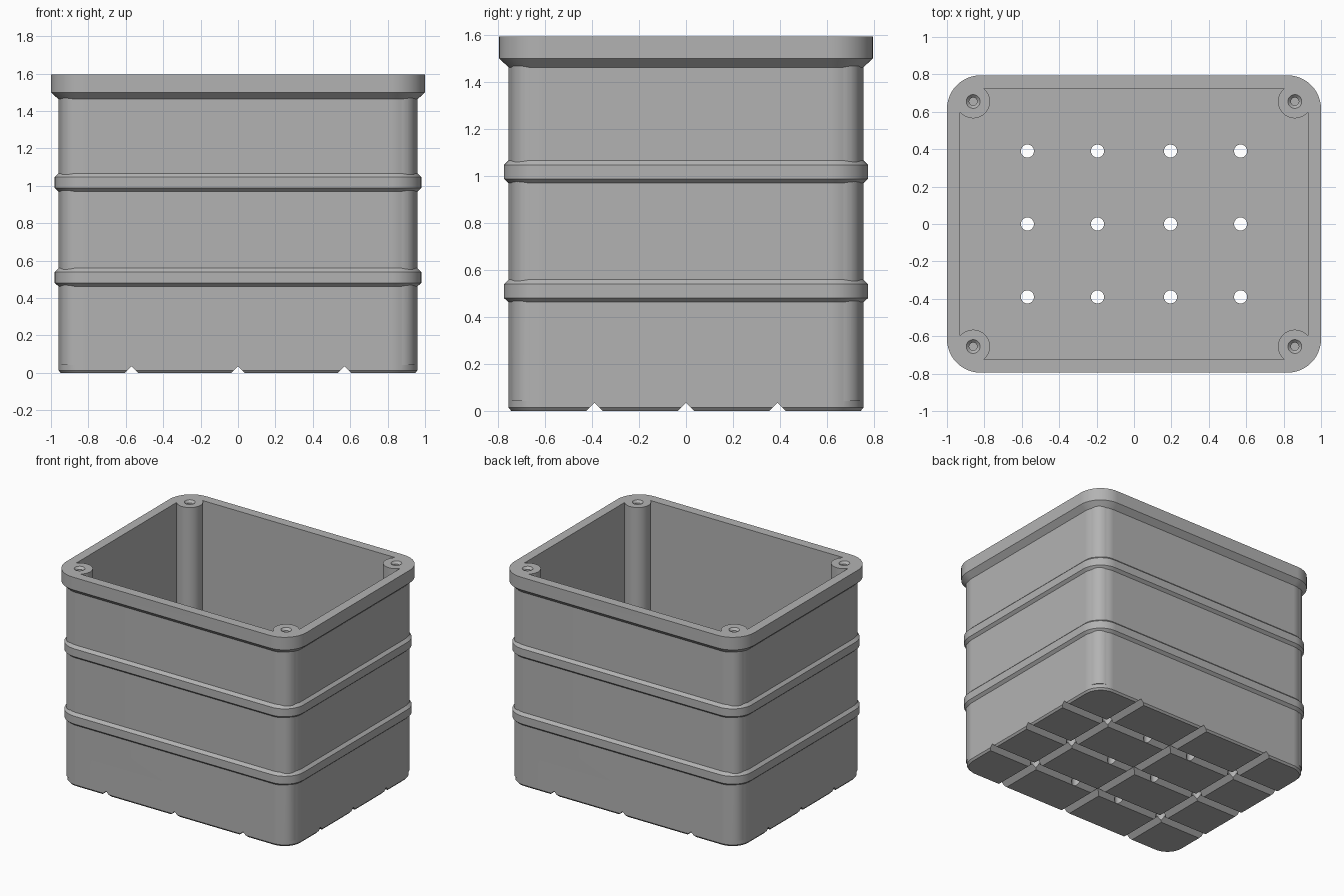
import bpy, bmesh, math
from mathutils import Matrix, Vector

if "Cube" in bpy.data.objects:
    bpy.data.objects.remove(bpy.data.objects["Cube"], do_unlink=True)

HEIGHT = 1.595
HALF_X, HALF_Y, CORNER = 0.96, 0.755, 0.14   # main wall outline
FLOOR = 0.06
POSTS = [(sx * 0.86, sy * 0.655) for sx in (-1, 1) for sy in (-1, 1)]
GROOVES_X = (-0.57, 0, 0.57)
GROOVES_Y = (-0.39, 0, 0.39)

grey = bpy.data.materials.new("plain grey")
grey.use_nodes = True
colour = (0.45, 0.45, 0.45, 1)
grey.diffuse_color = colour
grey.node_tree.nodes["Principled BSDF"].inputs["Base Color"].default_value = colour


def make_object(name, bm):
    bmesh.ops.recalc_face_normals(bm, faces=bm.faces)
    mesh = bpy.data.meshes.new(name)
    bm.to_mesh(mesh)
    bm.free()
    mesh.materials.append(grey)
    obj = bpy.data.objects.new(name, mesh)
    bpy.context.collection.objects.link(obj)
    return obj


def loft(name, profile, steps=12):
    """Stack rounded rectangles; profile holds (outward offset, height)."""
    bm = bmesh.new()
    rings = []
    for offset, z in profile:
        radius = CORNER + offset
        ring = []
        for quarter, (sx, sy) in enumerate([(1, 1), (-1, 1), (-1, -1), (1, -1)]):
            for i in range(steps + 1):
                a = (quarter + i / steps) * math.pi / 2
                ring.append(bm.verts.new((sx * (HALF_X - CORNER) + radius * math.cos(a),
                                          sy * (HALF_Y - CORNER) + radius * math.sin(a), z)))
        rings.append(ring)
    for low, high in zip(rings, rings[1:]):
        for i in range(len(low)):
            j = (i + 1) % len(low)
            bm.faces.new((low[i], low[j], high[j], high[i]))
    bm.faces.new(rings[0])
    bm.faces.new(rings[-1])
    return make_object(name, bm)


def cylinders(name, centres, r_low, r_high, z0, z1, sides=32):
    bm = bmesh.new()
    for x, y in centres:
        place = Matrix.Translation((x, y, (z0 + z1) / 2)) @ Matrix.Rotation(math.pi / sides, 4, "Z")
        bmesh.ops.create_cone(bm, cap_ends=True, segments=sides, radius1=r_low,
                              radius2=r_high, depth=z1 - z0, matrix=place)
    return make_object(name, bm)


def vee_bars(name, positions, along_x):
    """Triangular bars with the ridge pointing up."""
    bm = bmesh.new()
    for p in positions:
        ends = []
        for end in (-1.2, 1.2):
            section = [(p - 0.045, -0.01), (p + 0.045, -0.01), (p, 0.035)]
            ends.append([bm.verts.new((end, q, z) if along_x else (q, end, z)) for q, z in section])
        a, b = ends
        bm.faces.new(a)
        bm.faces.new(b)
        for i in range(3):
            j = (i + 1) % 3
            bm.faces.new((a[i], a[j], b[j], b[i]))
    return make_object(name, bm)


def combine(target, tool, operation):
    tool.hide_render = True
    mod = target.modifiers.new(tool.name, "BOOLEAN")
    mod.operation, mod.solver, mod.object = operation, "EXACT", tool
    bpy.context.view_layer.objects.active = target
    bpy.ops.object.modifier_apply(modifier=mod.name)
    bpy.data.objects.remove(tool, do_unlink=True)


# Outer wall: chamfered foot, two raised bands, thick rim (trimmed later)
profile = [(-0.012, 0), (0, 0.014)]
for base in (0.463, 0.97):
    profile += [(0, base), (0.02, base + 0.018), (0.02, base + 0.077), (0, base + 0.097)]
profile += [(0, 1.463), (0.04, 1.5), (0.04, HEIGHT + 0.1)]
bin_body = loft("storage_bin", profile)

# Hollow inside, then corner screw posts, then a flat top
combine(bin_body, loft("cavity", [(-0.03, FLOOR), (-0.03, 2)]), "DIFFERENCE")
combine(bin_body, cylinders("corner_posts", POSTS, 0.09, 0.09, 0.043, HEIGHT + 0.05, 48), "UNION")
bm = bmesh.new()
bmesh.ops.create_cube(bm, size=3, matrix=Matrix.Translation((0, 0, HEIGHT + 1.5)))
combine(bin_body, make_object("top_trim", bm), "DIFFERENCE")

# Countersunk screw holes
combine(bin_body, cylinders("screw_bores", POSTS, 0.021, 0.021, HEIGHT - 0.3, HEIGHT + 0.1), "DIFFERENCE")
combine(bin_body, cylinders("countersinks", POSTS, 0.017, 0.057, HEIGHT - 0.02, HEIGHT + 0.02), "DIFFERENCE")

# Drainage grooves under the floor and the drain holes
combine(bin_body, vee_bars("long_grooves", GROOVES_Y, True), "DIFFERENCE")
combine(bin_body, vee_bars("cross_grooves", GROOVES_X, False), "DIFFERENCE")
drains = [(x, y) for x in (-0.57, -0.195, 0.195, 0.57) for y in GROOVES_Y]
combine(bin_body, cylinders("drain_holes", drains, 0.035, 0.035, -0.1, 0.2), "DIFFERENCE")

# Smooth round corners while keeping creases crisp and flats flat
bpy.ops.object.select_all(action="DESELECT")
bin_body.select_set(True)
bpy.context.view_layer.objects.active = bin_body
bpy.ops.object.shade_smooth_by_angle(angle=math.radians(30))
weighted = bin_body.modifiers.new("flat_sides", "WEIGHTED_NORMAL")
weighted.keep_sharp = True
